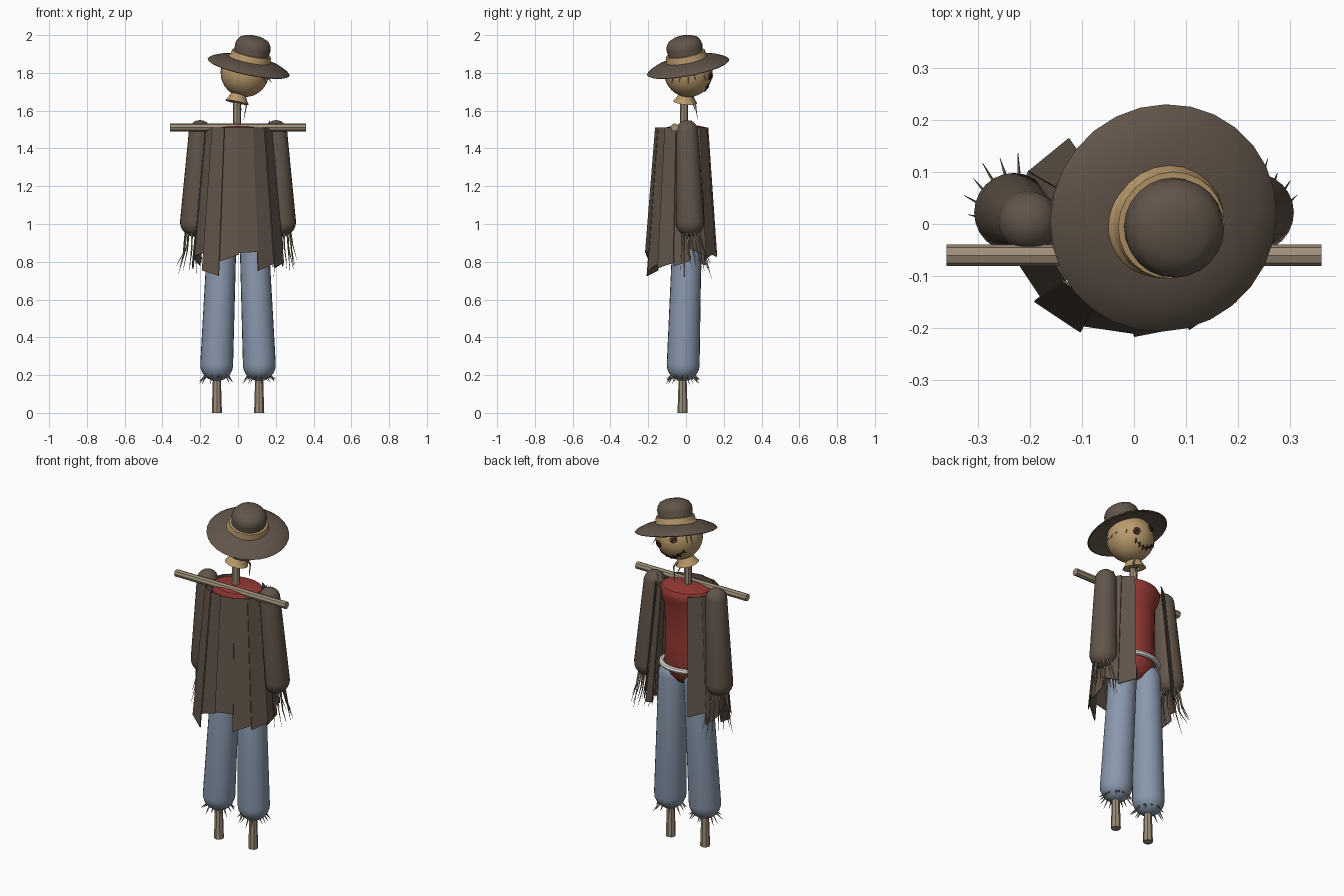
import bpy, bmesh, math, random
from mathutils import Vector, Matrix

random.seed(4)
if "Cube" in bpy.data.objects:
    bpy.data.objects.remove(bpy.data.objects["Cube"])


def material(name, r, g, b):
    lin = [((c / 255 + 0.055) / 1.055) ** 2.4 for c in (r, g, b)] + [1]
    m = bpy.data.materials.new(name)
    m.use_nodes = True
    m.diffuse_color = lin
    m.node_tree.nodes["Principled BSDF"].inputs["Base Color"].default_value = lin
    return m


BROWN = material("brown cloth", 98, 85, 74)
BURLAP = material("burlap", 186, 154, 108)
WOOD = material("weathered wood", 158, 143, 120)
DENIM = material("blue denim", 137, 152, 173)
RED = material("red shirt", 152, 58, 52)
ROPE = material("white rope", 232, 230, 225)
STRAW = material("dry straw", 142, 128, 108)
BUTTON = material("button brown", 84, 52, 38)
THREAD = material("dark thread", 42, 32, 28)
smooth_parts = []


def add_mesh(name, bm, mat, smooth=True):
    bmesh.ops.recalc_face_normals(bm, faces=bm.faces)
    me = bpy.data.meshes.new(name)
    bm.to_mesh(me)
    bm.free()
    me.materials.append(mat)
    ob = bpy.data.objects.new(name, me)
    bpy.context.collection.objects.link(ob)
    if smooth:
        smooth_parts.append(ob)
    return ob


def lathe(name, profile, mat, base=(0, 0, 0), axis=(0, 0, 1), sides=24, depth=1.0, smooth=True):
    """Turn (radius, height) pairs around an axis that starts at base."""
    bm = bmesh.new()
    verts = [bm.verts.new((r, 0, h)) for r, h in profile]
    edges = [bm.edges.new(p) for p in zip(verts, verts[1:])]
    bmesh.ops.spin(bm, geom=verts + edges, cent=(0, 0, 0), axis=(0, 0, 1),
                   angle=math.tau, steps=sides)
    bmesh.ops.remove_doubles(bm, verts=bm.verts, dist=0.0003)
    turn = Vector((0, 0, 1)).rotation_difference(Vector(axis)).to_matrix().to_4x4()
    bm.transform(Matrix.Translation(base) @ turn @ Matrix.Diagonal((1, depth, 1, 1)))
    return add_mesh(name, bm, mat, smooth)


def rod(name, a, b, ra, rb, mat, sides=8):
    d = Vector(b) - Vector(a)
    return lathe(name, [(0, 0), (ra, 0), (rb, d.length), (0, d.length)], mat, a, d, sides, smooth=False)


def capsule(name, a, b, ra, rb, mat):
    """Tapered tube with round ends."""
    d = Vector(b) - Vector(a)
    arc = [i * math.pi / 12 for i in range(7)]
    low = [(ra * math.sin(t), -ra * math.cos(t)) for t in arc]
    high = [(rb * math.cos(t), d.length + rb * math.sin(t)) for t in arc]
    return lathe(name, low + high, mat, a, d)


def strands(name, paths, width, mat, taper=True, closed=False, detail=0):
    """Thin tubes along point paths, joined as one mesh."""
    cu = bpy.data.curves.new(name, "CURVE")
    cu.dimensions = "3D"
    cu.bevel_depth = width
    cu.bevel_resolution = detail
    cu.use_fill_caps = True
    for path in paths:
        sp = cu.splines.new("POLY")
        sp.points.add(len(path) - 1)
        sp.use_cyclic_u = closed
        for i, (pt, co) in enumerate(zip(sp.points, path)):
            pt.co = (*co, 1)
            pt.radius = 1 - 0.9 * i / (len(path) - 1) if taper else 1
    tmp = bpy.data.objects.new(name + "_path", cu)
    bpy.context.collection.objects.link(tmp)
    bpy.context.view_layer.update()
    bm = bmesh.new()
    me = tmp.evaluated_get(bpy.context.evaluated_depsgraph_get()).to_mesh()
    bm.from_mesh(me)
    bpy.data.objects.remove(tmp)
    return add_mesh(name, bm, mat)


# Wooden frame
rod("cross_bar", (-0.36, -0.06, 1.512), (0.36, -0.06, 1.512), 0.021, 0.021, WOOD)
rod("neck_post", (-0.005, -0.01, 1.1), (-0.005, -0.01, 1.72), 0.023, 0.021, WOOD)

# Shirt and rope belt
lathe("shirt", [(0, 0.94), (0.06, 0.955), (0.105, 1.0), (0.125, 1.06), (0.12, 1.2), (0.125, 1.4),
                (0.15, 1.46), (0.155, 1.49), (0.14, 1.512), (0.08, 1.522), (0, 1.525)],
      RED, depth=0.75)
ring = [i * math.tau / 32 for i in range(32)]
strands("rope_belt", [[(0.14 * math.cos(t), 0.11 * math.sin(t), 1.055) for t in ring]],
        0.015, ROPE, False, True, 2)

# Limbs, with straw at the cuffs
for side, s in (("left", 1), ("right", -1)):
    capsule(side + "_trouser_leg", (s * 0.113, -0.015, 0.255), (s * 0.083, 0.007, 0.98),
            0.087, 0.076, DENIM)
    rod(side + "_foot_post", (s * 0.112, -0.018, 0), (s * 0.112, -0.018, 0.25), 0.027, 0.019, WOOD)
    capsule(side + "_sleeve", (s * 0.231, 0.022, 1.01), (s * 0.202, 0.005, 1.492),
            0.076, 0.058, BROWN)
    cuff = []
    for i in range(16):
        t = i * math.tau / 16 + random.uniform(-0.15, 0.15)
        out = Vector((math.cos(t), math.sin(t), 0))
        start = Vector((s * 0.113, -0.015, 0.2)) + out * 0.06
        cuff.append([start, start + out * random.uniform(0.02, 0.04)
                     - Vector((0, 0, random.uniform(0.02, 0.05)))])
    strands(side + "_ankle_straw", cuff, 0.006, STRAW)
    fingers = []
    for i in range(14):
        t = i * math.tau / 14
        out = Vector((math.cos(t), math.sin(t), 0))
        start = Vector((s * 0.233, 0.025, 0.96)) + out * 0.045
        mid = start + out * 0.012 + Vector((0, 0.01, -random.uniform(0.07, 0.12)))
        end = mid + out * random.uniform(-0.01, 0.03) + Vector((s * 0.008, 0.02, -random.uniform(0.06, 0.14)))
        fingers.append([start, mid, end])
    strands(side + "_hand_straw", fingers, 0.006, STRAW)

# Ragged coat made of flat overlapping strips, open at the chest
hems = [0.83, 0.85, 0.79, 0.78, 0.77, 0.85, 0.82, 0.74, 0.84, 0.77, 0.80, 0.84]
bm = bmesh.new()
for i, hem in enumerate(hems):
    a0, a1 = math.radians(61 - 25 * i), math.radians(35 - 25 * i)
    lift = 0.006 * (i % 2)
    slant = random.uniform(-0.025, 0.025)
    corners = []
    for a, z in ((a0, 1.51), (a1, 1.51), (a1, hem - slant), (a0, hem + slant)):
        f = (1.51 - z) / 0.75
        corners.append(bm.verts.new((math.cos(a) * (0.174 + 0.07 * f + lift),
                                     math.sin(a) * (0.143 + 0.06 * f + lift) - 0.015, z)))
    bm.faces.new(corners)
coat = add_mesh("ragged_coat", bm, BROWN, False)
thick = coat.modifiers.new("cloth", "SOLIDIFY")
thick.thickness = 0.005

# Sack head with gathered neck
HEAD, R = Vector((0.036, 0.013, 1.80)), 0.128
arc = [i * math.pi / 16 for i in range(17)]
lathe("sack_head", [(R * math.sin(t), -R * math.cos(t)) for t in arc], BURLAP, HEAD, sides=32)
lathe("sack_neck", [(0.03, -0.005), (0.064, 0), (0.05, 0.02), (0.038, 0.045), (0.045, 0.07)],
      BURLAP, (-0.006, -0.004, 1.644), (0.2, 0.1, 1), 16)


def on_head(x, z, lift=0.0):
    d = Vector((x, math.sqrt(max(R * R - x * x - z * z, 0)), z))
    return HEAD + d * (1 + lift / R)


# Button eyes and stitched mouth
for side, x, z in (("left", 0.052, -0.018), ("right", -0.044, 0.032)):
    p = on_head(x, z, -0.004)
    lathe(side + "_eye", [(0, 0), (0.02, 0), (0.02, 0.009), (0.014, 0.012), (0, 0.01)],
          BUTTON, p, p - HEAD, 16)
    q = 0.009
    strands(side + "_eye_thread", [[on_head(x - q, z - k, 0.009), on_head(x + q, z + k, 0.009)]
                                   for k in (-q, q)], 0.002, THREAD, False)
mouth = [(0.045 - 0.0135 * i, -0.068 + 0.003 * i - 0.032 * math.sin(i * math.pi / 10))
         for i in range(11)]
strands("mouth", [[on_head(x, z, 0.001) for x, z in mouth]], 0.004, THREAD, False)
strands("mouth_stitches", [[on_head(x - 0.003, z - 0.011, 0.002), on_head(x + 0.003, z + 0.011, 0.002)]
                           for x, z in mouth[::2]], 0.003, THREAD, False)

# Straw hair below the hat and at the collar
hair = []
for i in range(18):
    t = i * math.tau / 18 + random.uniform(-0.1, 0.1)
    if abs(math.sin(t)) < 0.85:
        out = Vector((math.cos(t), math.sin(t), 0))
        start = HEAD + out * 0.115 + Vector((0, 0, 0.035 - 0.04 * math.cos(t)))
        hair.append([start, start + out * 0.03 - Vector((0, 0, random.uniform(0.03, 0.07)))])
strands("hair_straw", hair, 0.004, STRAW)
strands("collar_straw", [[(0.02, 0.03, 1.67), (0.045, 0.05, 1.63), (0.03, 0.062, 1.55)],
                         [(0.0, 0.03, 1.66), (0.02, 0.05, 1.6)],
                         [(0.15, 0.02, 1.5), (0.17, 0.03, 1.55)]], 0.009, STRAW)

# Tilted hat
base, tilt = (0.058, 0.01, 1.838), (0.21, -0.19, 1)
lathe("hat_brim", [(0.09, 0.036), (0.12, 0.034), (0.17, 0.022), (0.208, 0.004), (0.222, -0.008),
                   (0.216, -0.012), (0.17, 0.008), (0.12, 0.02), (0.09, 0.022)], BROWN, base, tilt, 28)
lathe("hat_band", [(0.09, 0.03), (0.111, 0.032), (0.104, 0.068), (0.085, 0.07)], BURLAP, base, tilt)
lathe("hat_crown", [(0.1, 0.02), (0.092, 0.06), (0.096, 0.1), (0.092, 0.122), (0.078, 0.143),
                    (0.05, 0.156), (0.02, 0.16), (0, 0.161)], BROWN, base, tilt)

# Smooth the rounded parts but keep their sharp edges
bpy.ops.object.select_all(action="DESELECT")
for ob in smooth_parts:
    ob.select_set(True)
bpy.context.view_layer.objects.active = smooth_parts[0]
bpy.ops.object.shade_smooth_by_angle(angle=math.radians(40))
